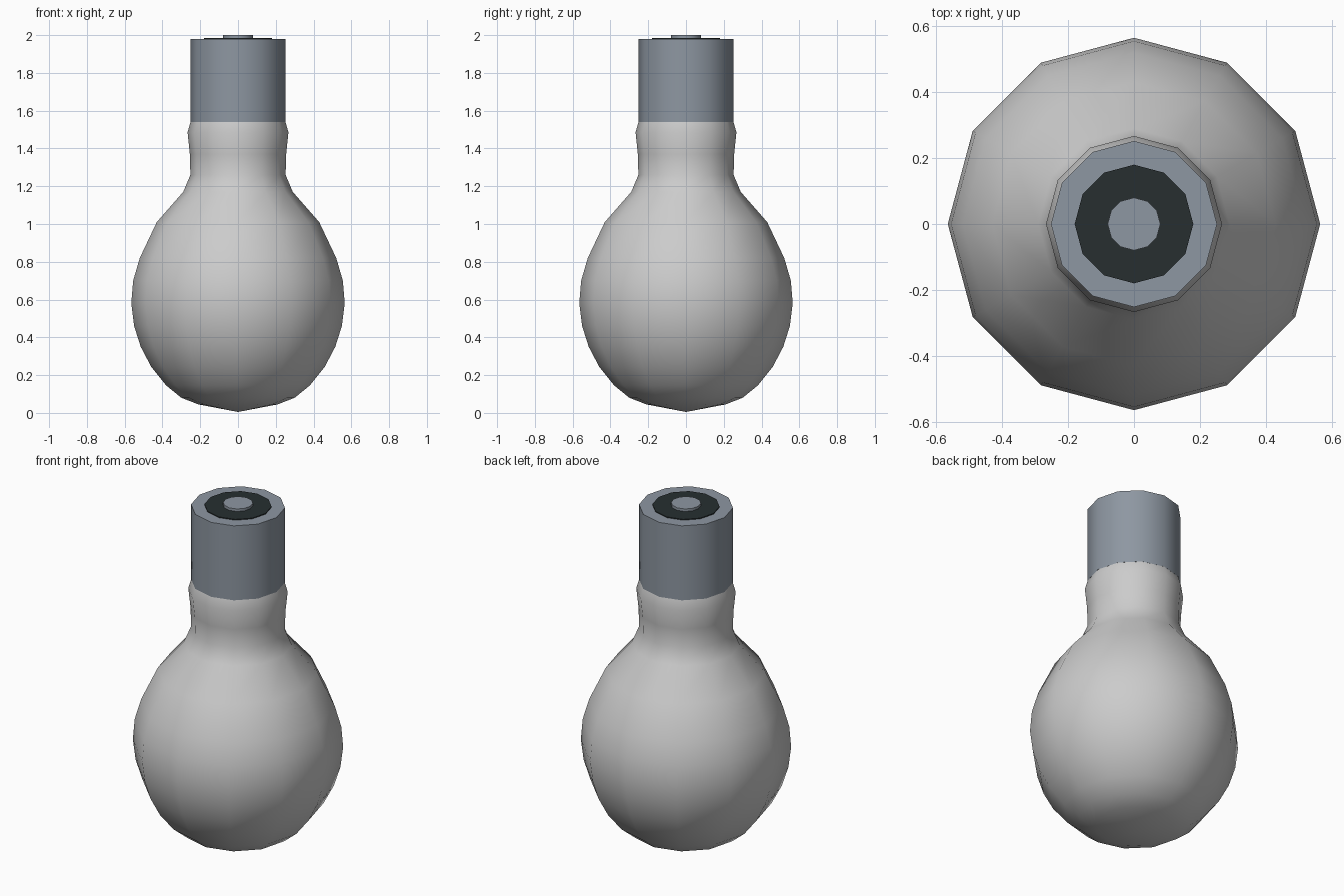
import bpy, math

if "Cube" in bpy.data.objects:
    bpy.data.objects.remove(bpy.data.objects["Cube"])

SIDES = 12


def material(name, color):
    m = bpy.data.materials.new(name)
    m.diffuse_color = (*color, 1)
    m.use_nodes = True
    m.node_tree.nodes["Principled BSDF"].inputs["Base Color"].default_value = m.diffuse_color
    return m


def lathe(name, profile, mat=None):
    """Revolve (radius, z) points round z; radius 0 makes a single pole."""
    verts, faces, rings = [], [], []
    for r, z in profile:
        n = 1 if r == 0 else SIDES
        rings.append([len(verts) + i for i in range(n)])
        verts += [(r * math.cos(math.tau * i / SIDES),
                   r * math.sin(math.tau * i / SIDES), z) for i in range(n)]
    for a, b in zip(rings, rings[1:]):
        for i in range(SIDES):
            j = (i + 1) % SIDES
            if len(a) == 1:
                faces.append((a[0], b[j], b[i]))
            elif len(b) == 1:
                faces.append((a[i], a[j], b[0]))
            else:
                faces.append((a[i], a[j], b[j], b[i]))
    mesh = bpy.data.meshes.new(name)
    mesh.from_pydata(verts, [], faces)
    obj = bpy.data.objects.new(name, mesh)
    bpy.context.collection.objects.link(obj)
    if mat:
        mesh.materials.append(mat)
    bpy.ops.object.select_all(action='DESELECT')
    obj.select_set(True)
    bpy.context.view_layer.objects.active = obj
    bpy.ops.object.shade_smooth_by_angle(angle=math.radians(50))
    return obj


metal = material("metal", (0.27, 0.31, 0.36))
dark = material("insulator", (0.02, 0.028, 0.03))

# Glass bulb, hanging upside down with its neck at the top
lathe("glass_bulb", [
    (0, 0.005), (0.21, 0.045), (0.30, 0.08), (0.38, 0.145), (0.46, 0.245),
    (0.515, 0.35), (0.55, 0.46), (0.565, 0.58), (0.555, 0.70), (0.52, 0.82),
    (0.43, 1.01), (0.29, 1.17), (0.252, 1.26), (0.255, 1.37),
    (0.267, 1.485), (0.25, 1.545)])

# Metal cap
lathe("metal_cap", [(0, 1.54), (0.252, 1.54), (0.252, 1.98), (0, 1.98)], metal)

# Dark insulating disc and contact button
lathe("insulator_disc", [(0.18, 1.978), (0.18, 1.985), (0, 1.985)], dark)
lathe("contact_button", [(0.08, 1.98), (0.08, 2.0), (0, 2.0)], metal)
